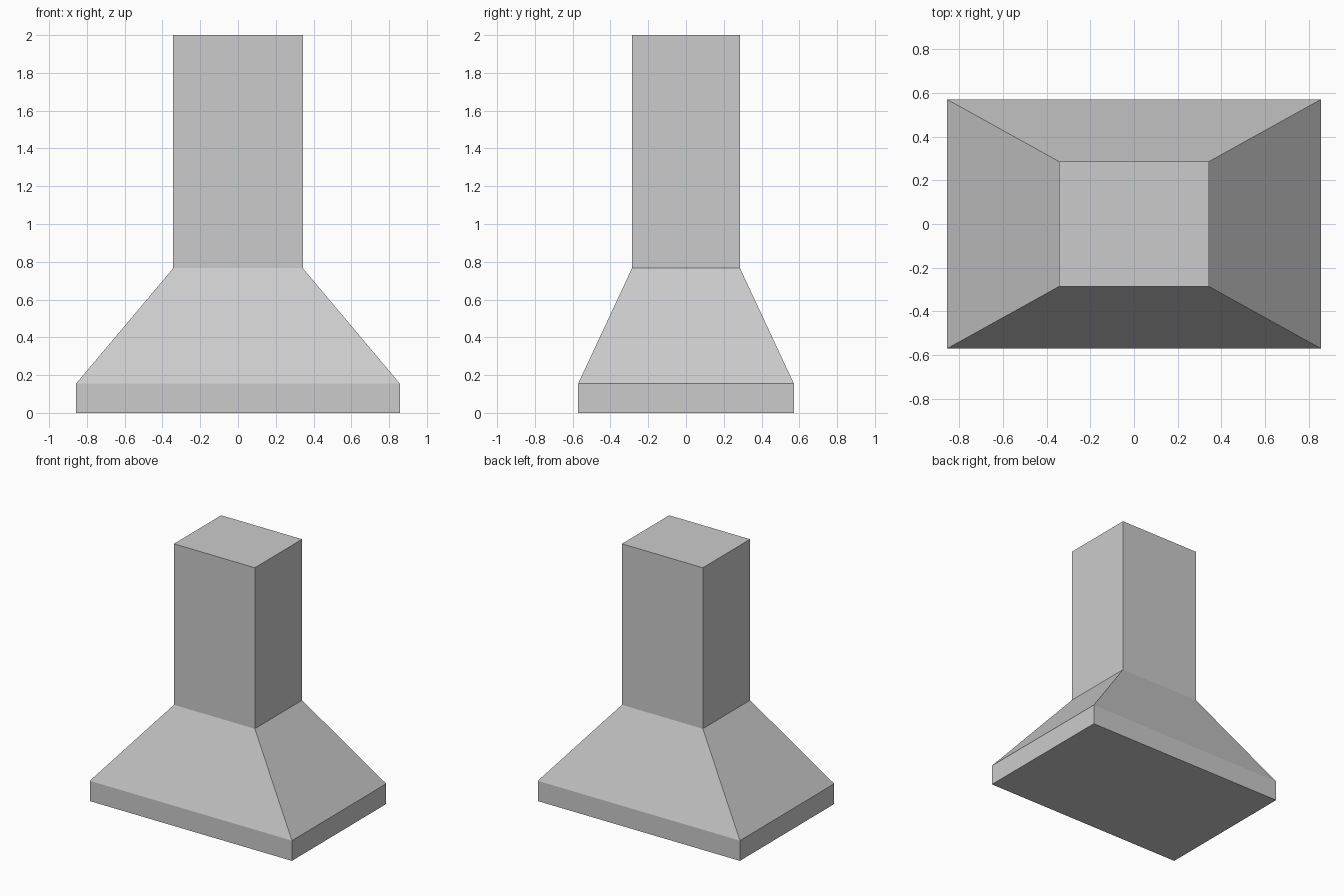
import bpy
import bmesh

cube = bpy.data.objects.get("Cube")
if cube:
    bpy.data.objects.remove(cube, do_unlink=True)

# Brushed grey metal
metal = bpy.data.materials.new("grey_metal")
metal.use_nodes = True
grey = (0.6, 0.6, 0.6, 1.0)
metal.diffuse_color = grey
metal.node_tree.nodes["Principled BSDF"].inputs["Base Color"].default_value = grey


def loft(name, sections, cap_bottom=False, cap_top=False):
    """Join rectangular sections (half width, half depth, height) with flat sides."""
    bm = bmesh.new()
    rings = [[bm.verts.new((sx * hw, sy * hd, z))
              for sx, sy in ((-1, -1), (1, -1), (1, 1), (-1, 1))]
             for hw, hd, z in sections]
    for low, high in zip(rings, rings[1:]):
        for i in range(4):
            j = (i + 1) % 4
            bm.faces.new((low[i], low[j], high[j], high[i]))
    if cap_bottom:
        bm.faces.new(rings[0][::-1])
    if cap_top:
        bm.faces.new(rings[-1])
    mesh = bpy.data.meshes.new(name)
    bm.to_mesh(mesh)
    bm.free()
    mesh.materials.append(metal)
    obj = bpy.data.objects.new(name, mesh)
    bpy.context.collection.objects.link(obj)
    return obj


rim = (0.857, 0.571)
duct = (0.343, 0.286)
rim_top, duct_base, duct_top = 0.155, 0.766, 2.0

# Straight rim with closed underside, sloping canopy, and capped chimney
loft("hood_rim", [(*rim, 0), (*rim, rim_top)], cap_bottom=True)
loft("hood_canopy", [(*rim, rim_top), (*duct, duct_base)])
loft("chimney_duct", [(*duct, duct_base), (*duct, duct_top)], cap_top=True)
